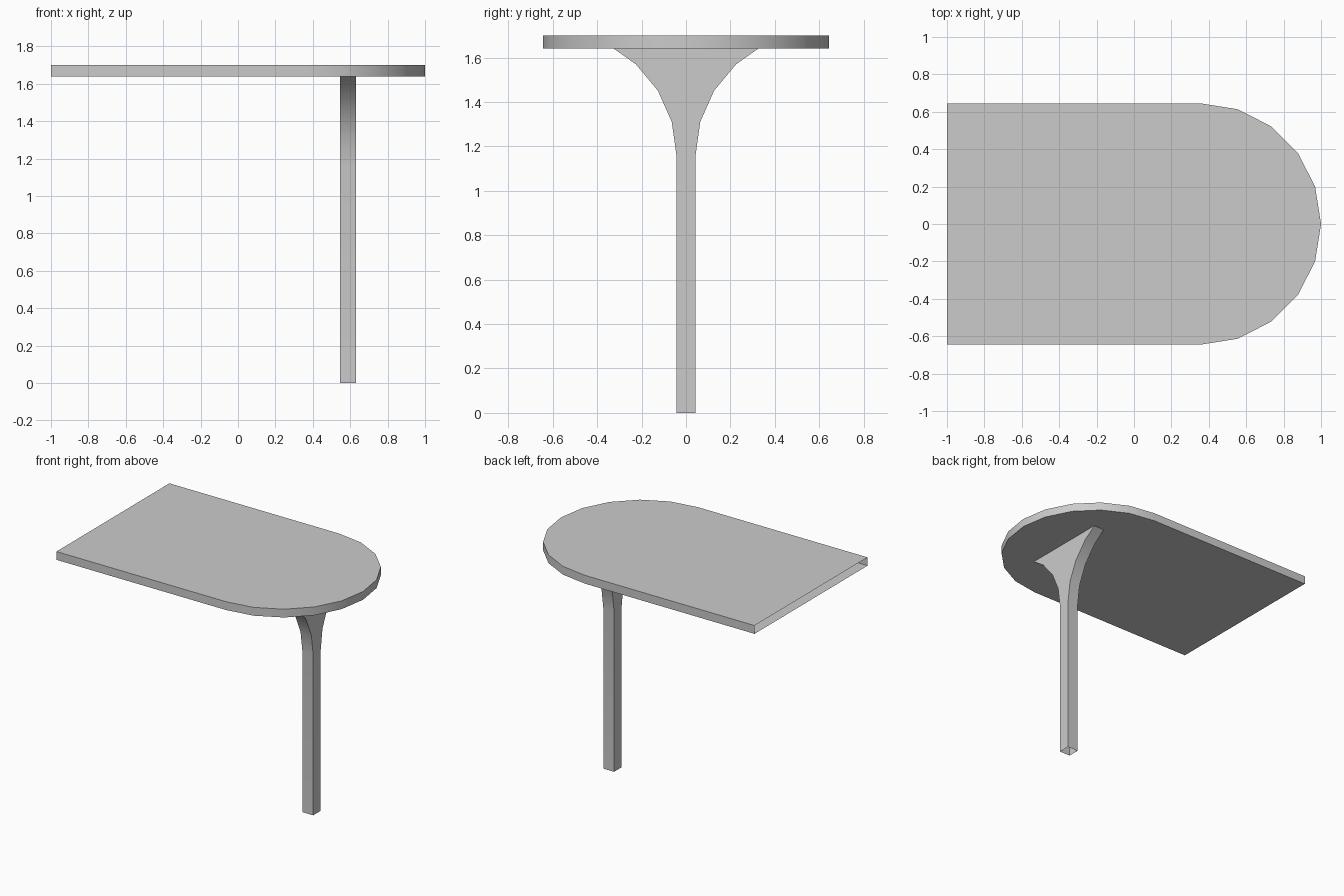
import bpy
import math

if "Cube" in bpy.data.objects:
    bpy.data.objects.remove(bpy.data.objects["Cube"])


def make_object(name, verts, faces):
    mesh = bpy.data.meshes.new(name)
    mesh.from_pydata(verts, [], faces)
    mesh.validate()
    obj = bpy.data.objects.new(name, mesh)
    bpy.context.collection.objects.link(obj)
    bpy.ops.object.select_all(action='DESELECT')
    obj.select_set(True)
    bpy.context.view_layer.objects.active = obj
    bpy.ops.object.mode_set(mode='EDIT')
    bpy.ops.mesh.select_all(action='SELECT')
    bpy.ops.mesh.normals_make_consistent(inside=False)
    bpy.ops.object.mode_set(mode='OBJECT')
    bpy.ops.object.shade_smooth_by_angle(angle=math.radians(30))
    return obj


# Tabletop: rounded at +x, with the wall end at -x left open
R, Z0, Z1, SEG = 0.645, 1.64, 1.70, 10
arc = [(1 - R + R * math.cos(a), R * math.sin(a))
       for a in (math.pi * (i / SEG - 0.5) for i in range(SEG + 1))]
outline = [(-1, -R)] + arc + [(-1, R)]
n = len(outline)
verts = [(x, y, z) for z in (Z0, Z1) for x, y in outline]
faces = [tuple(reversed(range(n))), tuple(range(n, 2 * n))]
faces += [(i, i + 1, n + i + 1, n + i) for i in range(n - 1)]
make_object("tabletop", verts, faces)

# Leg: square open tube that flares sideways towards the tabletop
X0, X1 = 0.545, 0.631
profile = [(0, 0.043), (1.16, 0.043), (1.31, 0.064), (1.45, 0.126),
           (1.57, 0.226), (Z0, 0.325)]
verts, faces = [], []
for z, w in profile:
    verts += [(X0, -w, z), (X1, -w, z), (X1, w, z), (X0, w, z)]
for r in range(len(profile) - 1):
    b = 4 * r
    faces += [(b + i, b + (i + 1) % 4, b + 4 + (i + 1) % 4, b + 4 + i)
              for i in range(4)]
make_object("leg", verts, faces)
